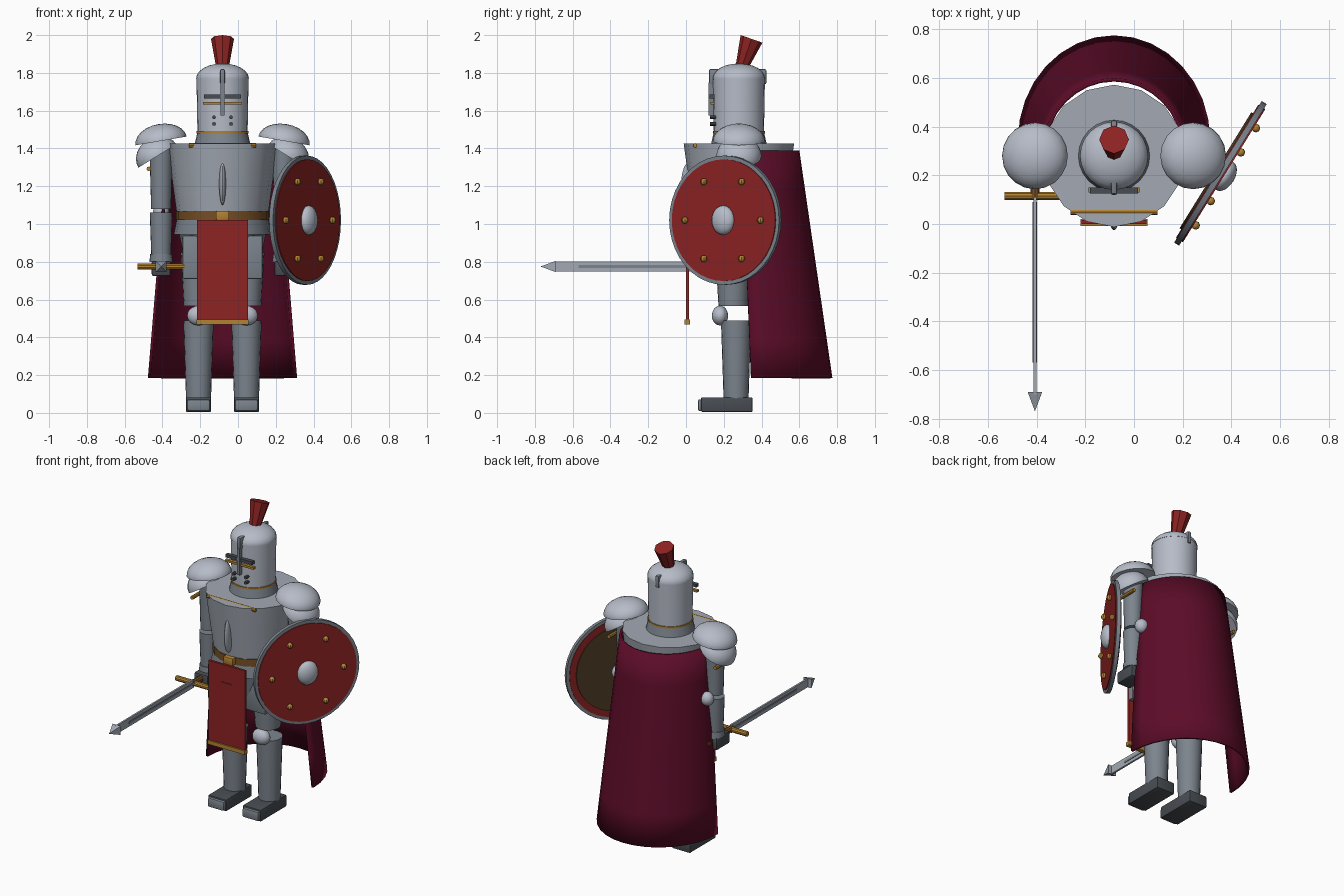
import bpy, bmesh, math
from mathutils import Vector, Matrix

if "Cube" in bpy.data.objects:
    bpy.data.objects.remove(bpy.data.objects["Cube"])

CX, CY = -0.082, 0.28          # body axis


def mat(name, r, g, b):
    m = bpy.data.materials.new(name)
    lin = lambda c: ((c / 255 + 0.055) / 1.055) ** 2.4 if c > 10 else c / 255 / 12.92
    m.diffuse_color = (lin(r), lin(g), lin(b), 1)
    m.use_nodes = True
    m.node_tree.nodes["Principled BSDF"].inputs["Base Color"].default_value = m.diffuse_color
    return m


BRIGHT = mat("bright steel", 182, 188, 200)
STEEL = mat("plate steel", 163, 170, 180)
MID = mat("mid steel", 124, 132, 141)
DARK = mat("dark steel", 72, 77, 82)
RED = mat("red", 142, 35, 35)
GOLD = mat("gold", 178, 130, 50)
LEATHER = mat("leather", 118, 78, 36)
WOOD = mat("dark wood", 76, 58, 36)
CAPE = mat("burgundy", 92, 12, 40)


def finish(bm, name, m, smooth=True, matrix=None):
    if matrix:
        bm.transform(matrix)
    bmesh.ops.recalc_face_normals(bm, faces=bm.faces)
    me = bpy.data.meshes.new(name)
    bm.to_mesh(me)
    bm.free()
    me.materials.append(m)
    ob = bpy.data.objects.new(name, me)
    bpy.context.collection.objects.link(ob)
    if smooth:
        bpy.context.view_layer.objects.active = ob
        ob.select_set(True)
        bpy.ops.object.shade_smooth_by_angle(angle=math.radians(35))
        ob.select_set(False)
    return ob


def rod(name, a, b, r1, r2, m, n=20, smooth=True, spin=0.0):
    """Cylinder or cone from point a to point b."""
    a, b = Vector(a), Vector(b)
    d = b - a
    bm = bmesh.new()
    bmesh.ops.create_cone(bm, cap_ends=True, segments=n, radius1=r1, radius2=r2, depth=d.length)
    rot = d.to_track_quat('Z', 'Y').to_matrix().to_4x4()
    return finish(bm, name, m, smooth,
                  Matrix.Translation((a + b) / 2) @ rot @ Matrix.Rotation(spin, 4, 'Z'))


def box(name, lo, hi, m, bevel=0.0):
    lo, hi = Vector(lo), Vector(hi)
    bm = bmesh.new()
    bmesh.ops.create_cube(bm, size=1, matrix=Matrix.Translation((lo + hi) / 2)
                          @ Matrix.Diagonal((*(hi - lo), 1)))
    if bevel:
        bmesh.ops.bevel(bm, geom=bm.edges[:], offset=bevel, segments=2, profile=0.5, affect='EDGES')
    return finish(bm, name, m)


def ball(name, c, s, m, rot=None, half=False, n=20):
    """Ellipsoid; half keeps the closed upper dome."""
    bm = bmesh.new()
    bmesh.ops.create_uvsphere(bm, u_segments=n, v_segments=12, radius=1)
    if half:
        cut = bmesh.ops.bisect_plane(bm, geom=bm.verts[:] + bm.edges[:] + bm.faces[:],
                                     plane_co=(0, 0, -0.001), plane_no=(0, 0, -1), clear_outer=True)
        bmesh.ops.holes_fill(bm, edges=[e for e in cut['geom_cut'] if isinstance(e, bmesh.types.BMEdge)])
    mtx = Matrix.Translation(c) @ (rot or Matrix()) @ Matrix.Diagonal((*s, 1))
    return finish(bm, name, m, True, mtx)


# helmet with dome, comb, visor and breath holes
rod("helmet", (CX, CY, 1.49), (CX, CY, 1.775), 0.133, 0.138, BRIGHT, 24)
ball("helmet_dome", (CX, CY, 1.77), (0.14, 0.14, 0.08), BRIGHT, half=True, n=24)
rod("gorget", (CX, CY, 1.42), (CX, CY, 1.49), 0.148, 0.132, MID, 24)
rod("gorget_trim", (CX, CY, 1.48), (CX, CY, 1.492), 0.138, 0.138, GOLD, 24)
box("helmet_comb", (CX - .013, 0.122, 1.74), (CX + .013, 0.425, 1.82), MID, 0.008)
box("eye_slit", (CX - .098, 0.125, 1.665), (CX + .098, 0.15, 1.685), DARK)
box("visor_trim", (CX - .104, 0.13, 1.633), (CX + .104, 0.15, 1.647), GOLD)
box("visor_bar", (CX - .01, 0.12, 1.575), (CX + .01, 0.15, 1.75), MID)
for sx in (-1, 1):
    for z in (1.565, 1.53):
        x = CX + sx * 0.045
        rod("breath_hole", (x, 0.128, z), (x, 0.16, z), 0.01, 0.01, DARK, 8)
rod("plume", (CX, 0.288, 1.81), (CX, 0.347, 1.98), 0.03, 0.061, RED, 8, False)

# torso, belt and skirt
rod("breastplate", (CX, CY, 1.06), (CX, CY, 1.425), 0.243, 0.292, STEEL, 16)
ball("breast_ridge", (CX, 0.02, 1.215), (0.018, 0.045, 0.115), STEEL)
rod("collar_bar", (CX - .178, 0.05, 1.416), (CX + .178, 0.05, 1.416), 0.012, 0.012, GOLD, 8)
rod("belt", (CX, CY, 1.02), (CX, CY, 1.068), 0.247, 0.247, LEATHER, 20)
box("buckle", (CX - .035, 0.01, 1.02), (CX + .035, 0.06, 1.07), GOLD, 0.006)
rod("fauld", (CX, CY, 0.945), (CX, CY, 1.02), 0.258, 0.243, MID, 20)
rod("hips", (CX, CY, 0.80), (CX, CY, 0.95), 0.20, 0.23, MID, 20)
box("tabard", (CX - .134, 0.0, 0.48), (CX + .134, 0.016, 1.02), RED)
box("tabard_hem", (CX - .137, -0.009, 0.468), (CX + .137, 0.02, 0.494), GOLD)
rod("tabard_emblem", (CX, -0.005, 0.917), (CX, 0.004, 0.917), 0.04, 0.04, DARK, 3, False,
    math.pi / 2).scale.z = 1
emblem = bpy.data.objects["tabard_emblem"]
for v in emblem.data.vertices:                 # upright flat triangle
    v.co.z = 0.94 if abs(v.co.x - CX) < 0.01 else 0.905
    v.co.x = CX + (0 if v.co.z > 0.92 else math.copysign(0.04, v.co.x - CX))

# limbs, mirrored about the body axis
for s in (-1, 1):
    lx, ax = CX + s * 0.127, CX + s * 0.325
    px = lambda d: CX + s * d
    # legs
    rod("thigh", (lx, 0.25, 0.565), (lx, 0.25, 0.85), 0.078, 0.095, MID)
    box("tasset", (lx - .085, 0.10, 0.71), (lx + .085, 0.14, 0.94), MID, 0.008)
    ball("knee", (lx, 0.18, 0.515), (0.06, 0.043, 0.052), BRIGHT)
    rod("shin", (lx, 0.265, 0.07), (lx, 0.265, 0.49), 0.066, 0.08, MID)
    box("boot", (lx - .066, 0.08, 0.005), (lx + .066, 0.352, 0.082), DARK, 0.006)
    box("toe_cap", (lx - .06, 0.063, 0.01), (lx + .06, 0.12, 0.072), MID, 0.01)
    # arms
    rod("upper_arm", (ax, CY, 1.08), (ax, CY, 1.42), 0.053, 0.062, MID)
    rod("forearm", (ax, CY, 0.83), (ax, CY, 1.06), 0.052, 0.06, MID)
    ball("elbow", (ax, 0.36, 1.07), (0.042, 0.04, 0.045), BRIGHT)
    rod("cuff", (ax, CY, 0.80), (ax, CY, 0.84), 0.062, 0.058, MID)
    box("hand", (ax - .05, 0.19, 0.725), (ax + .05, 0.33, 0.805), DARK, 0.01)
    # layered shoulder domes
    ball("shoulder", (px(.325), CY, 1.44), (0.137, 0.137, 0.09), BRIGHT,
         Matrix.Rotation(s * 0.17, 4, 'Y'), True)
    ball("shoulder_lower", (px(.345), CY, 1.36), (0.118, 0.12, 0.10), BRIGHT,
         Matrix.Rotation(s * 0.55, 4, 'Y'), True)
    rod("shoulder_trim", (px(.39), 0.19, 1.292), (px(.39), 0.37, 1.292), 0.012, 0.012, GOLD, 8)

# sword pointing forward
SX, SZ = CX - 0.325, 0.775
rod("sword_grip", (SX, 0.10, SZ), (SX, 0.38, SZ), 0.02, 0.02, LEATHER, 10)
rod("crossguard", (SX - .125, 0.115, SZ), (SX + .125, 0.115, SZ), 0.017, 0.017, GOLD, 10)
box("blade", (SX - .006, -0.70, SZ - .027), (SX + .006, 0.11, SZ + .027), STEEL)
box("blade_groove", (SX - .009, -0.57, SZ - .007), (SX + .009, 0.09, SZ + .007), MID)
rod("blade_tip", (SX, -0.69, SZ), (SX, -0.77, SZ), 0.042, 0.0, STEEL, 4, False, math.pi / 4)

# shield: local z is the outward normal, local x runs along its level diameter
n = Vector((0.85, -0.526, 0)).normalized()
t = Vector((0.526, 0.85, 0)).normalized()
O = Vector((0.355, 0.208, 1.02))
P = lambda u, v, w: O + t * u + Vector((0, 0, v)) + n * w
rod("shield_rim", P(0, 0, -.012), P(0, 0, .012), 0.342, 0.342, MID, 40)
rod("shield_face", P(0, 0, -.016), P(0, 0, .018), 0.322, 0.322, RED, 40)
rod("shield_back", P(0, 0, -.024), P(0, 0, -.012), 0.28, 0.28, WOOD, 40)
ball("shield_boss", P(0, 0, .022), (0.067, 0.078, 0.04), BRIGHT,
     Matrix((t, Vector((0, 0, 1)), n)).transposed().to_4x4())
for k in range(6):
    a = k * math.pi / 3
    ball("shield_stud", P(.235 * math.cos(a), .235 * math.sin(a), .026), (0.018,) * 3, GOLD, n=8)

# cape: lofted half rings widening downward
bm = bmesh.new()
rings = []
for i in range(7):
    f = i / 6
    z, rx, ry, yc = 1.39 - 1.205 * f, 0.295 + 0.10 * f, 0.305 + 0.125 * f, 0.295 + 0.05 * f
    rings.append([bm.verts.new((CX + rx * math.cos(math.pi * k / 16),
                                yc + ry * math.sin(math.pi * k / 16), z)) for k in range(17)])
for A, B in zip(rings, rings[1:]):
    for k in range(16):
        bm.faces.new((A[k], A[k + 1], B[k + 1], B[k]))
cape = finish(bm, "cape", CAPE)
sol = cape.modifiers.new("thickness", 'SOLIDIFY')
sol.thickness = 0.015
sol.offset = -1
